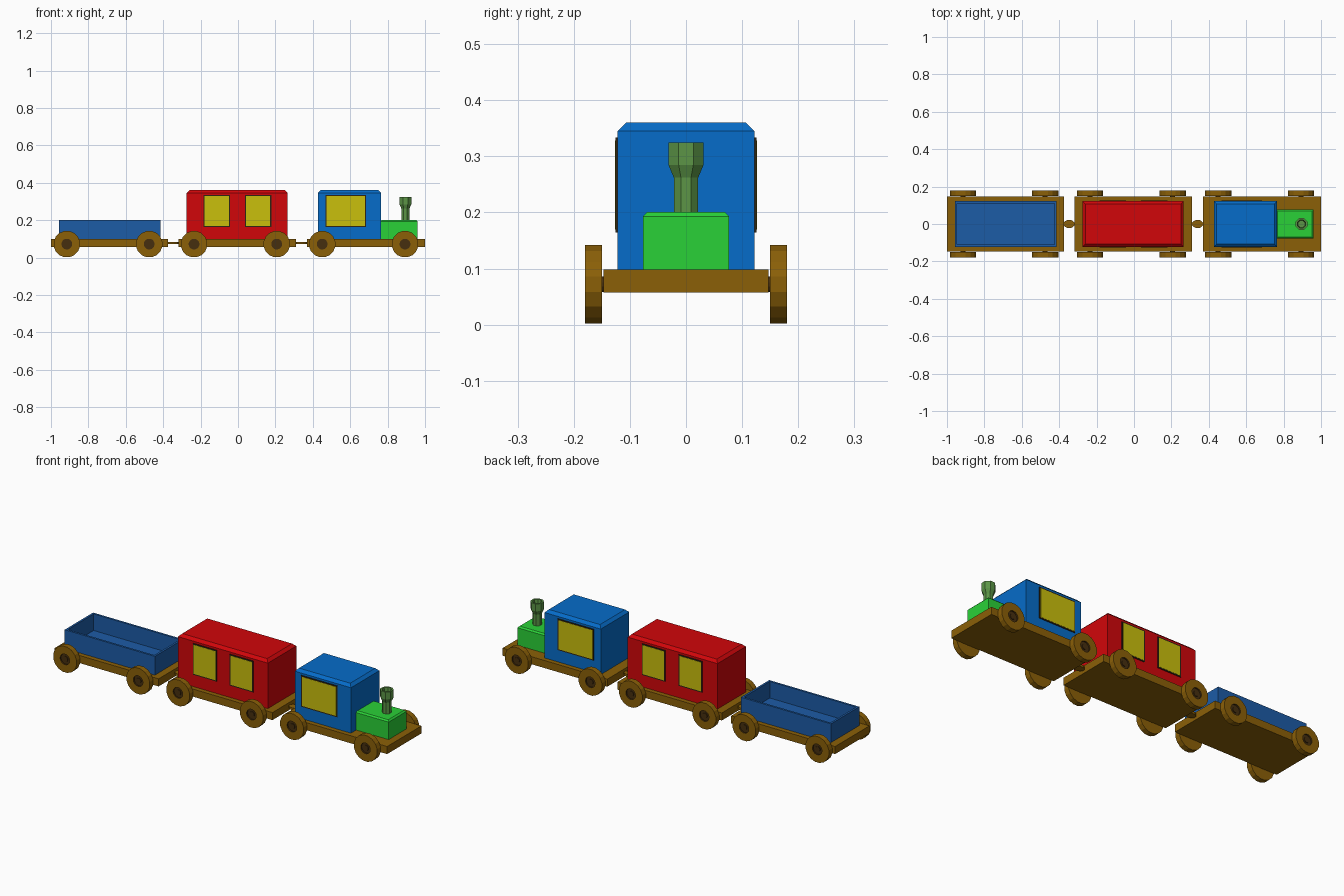
import bpy, bmesh, math
from mathutils import Matrix, Vector

if "Cube" in bpy.data.objects:
    bpy.data.objects.remove(bpy.data.objects["Cube"])


def mat(name, r, g, b):
    m = bpy.data.materials.new(name)
    m.diffuse_color = (*[(c / 255) ** 2.2 for c in (r, g, b)], 1)
    m.use_nodes = True
    m.node_tree.nodes["Principled BSDF"].inputs["Base Color"].default_value = m.diffuse_color
    return m


WOOD = mat("wood", 138, 96, 16)
DARK = mat("dark_wood", 72, 50, 22)
BLUE = mat("blue", 14, 108, 200)
NAVY = mat("wagon_blue", 34, 92, 165)
RED = mat("red", 208, 14, 18)
GREEN = mat("green", 46, 208, 58)
PIPE = mat("pipe_green", 92, 148, 72)
PANE = mat("yellow", 200, 190, 20)
TRIM = mat("window_trim", 50, 40, 25)


def finish(name, bm, *materials):
    bmesh.ops.recalc_face_normals(bm, faces=bm.faces)
    me = bpy.data.meshes.new(name)
    bm.to_mesh(me)
    bm.free()
    for m in materials:
        me.materials.append(m)
    ob = bpy.data.objects.new(name, me)
    bpy.context.collection.objects.link(ob)
    return ob


def box_bm(x0, x1, y0, y1, z0, z1):
    bm = bmesh.new()
    size = Matrix.Diagonal((x1 - x0, y1 - y0, z1 - z0, 1))
    mid = Matrix.Translation(((x0 + x1) / 2, (y0 + y1) / 2, (z0 + z1) / 2))
    bmesh.ops.create_cube(bm, size=1, matrix=mid @ size)
    return bm


def box(name, m, *dims, bevel=0):
    bm = box_bm(*dims)
    if bevel:  # chamfer the top rim only
        rim = [e for e in bm.edges if all(v.co.z > dims[5] - 1e-4 for v in e.verts)]
        bmesh.ops.bevel(bm, geom=rim, offset=bevel, segments=1, affect='EDGES')
    return finish(name, bm, m)


def lathe(name, profile, sides, matrix, materials, dark_from=None):
    """Revolve (radius, height) points about z; the ends are capped."""
    bm = bmesh.new()
    rings = []
    for r, h in profile:
        angles = [(i + 0.5) * math.tau / sides for i in range(sides)]
        rings.append([bm.verts.new(matrix @ Vector((r * math.cos(a), r * math.sin(a), h)))
                      for a in angles])
    for k, (a, b) in enumerate(zip(rings, rings[1:])):
        for i in range(sides):
            j = (i + 1) % sides
            f = bm.faces.new((a[i], a[j], b[j], b[i]))
            f.material_index = int(dark_from is not None and k >= dark_from)
    bm.faces.new(rings[0])
    bm.faces.new(rings[-1]).material_index = int(dark_from is not None)
    return finish(name, bm, *materials)


# Chassis boards, wheels and axles
WHEEL = [(0.0714, 0.15), (0.0714, 0.18), (0.029, 0.18), (0.029, 0.172)]
cars = [("wagon", -1.0, -0.375, (-0.915, -0.475)),
        ("coach", -0.318, 0.31, (-0.235, 0.207)),
        ("engine", 0.37, 1.0, (0.45, 0.893))]
for car, x0, x1, axles in cars:
    box(car + "_chassis", WOOD, x0, x1, -0.147, 0.147, 0.057, 0.098)
    for end, x in zip(("rear", "front"), axles):
        for side, s in (("left", 1), ("right", -1)):
            m = Matrix.Translation((x, 0, 0.072)) @ Matrix.Rotation(-s * math.pi / 2, 4, 'X')
            lathe(f"{car}_{end}_{side}_wheel", WHEEL, 16, m, (WOOD, DARK), 2)
            lathe(f"{car}_{end}_{side}_hub", [(0.014, 0.14), (0.014, 0.176)], 12, m, (DARK,))

# Couplings between the cars
for n, x in (("rear", -0.347), ("front", 0.34)):
    m = Matrix.Translation((x, 0, 0.078)) @ Matrix.Diagonal((1, 0.75, 1, 1))
    lathe(n + "_coupling", [(0.03, -0.006), (0.03, 0.006)], 12, m, (WOOD,))
    box(n + "_coupling_bar", WOOD, x - 0.05, x + 0.05, -0.008, 0.008, 0.073, 0.083)

# Open wagon tub, hollowed from the top
bm = box_bm(-0.957, -0.415, -0.122, 0.122, 0.098, 0.2)
top = max(bm.faces, key=lambda f: f.calc_center_median().z)
bmesh.ops.inset_region(bm, faces=[top], thickness=0.016)
floor = bmesh.ops.extrude_discrete_faces(bm, faces=[top])["faces"][0]
bmesh.ops.translate(bm, verts=floor.verts, vec=(0, 0, -0.09))
finish("wagon_tub", bm, NAVY)

# Coach body, engine cab and boiler
box("coach_body", RED, -0.275, 0.265, -0.122, 0.122, 0.098, 0.36, bevel=0.015)
box("engine_cab", BLUE, 0.427, 0.765, -0.122, 0.122, 0.098, 0.36, bevel=0.015)
box("boiler", GREEN, 0.76, 0.96, -0.077, 0.077, 0.098, 0.201, bevel=0.008)

# Windows on both sides: a thin dark trim with a yellow pane
for n, x0, x1 in (("coach_rear", -0.184, -0.042), ("coach_front", 0.038, 0.178),
                  ("cab", 0.467, 0.685)):
    for side, s in (("left", 1), ("right", -1)):
        y = sorted((s * 0.115, s * 0.1255))
        box(f"{n}_{side}_window_trim", TRIM, x0, x1, *y, 0.164, 0.334)
        y = sorted((s * 0.118, s * 0.1265))
        box(f"{n}_{side}_window_pane", PANE, x0 + 0.006, x1 - 0.006, *y, 0.17, 0.328)

# Flared, hollow chimney
lathe("chimney", [(0.0235, 0.19), (0.0235, 0.262), (0.034, 0.285), (0.034, 0.325),
                  (0.024, 0.325), (0.02, 0.29)], 8,
      Matrix.Translation((0.895, 0, 0)), (PIPE,))
